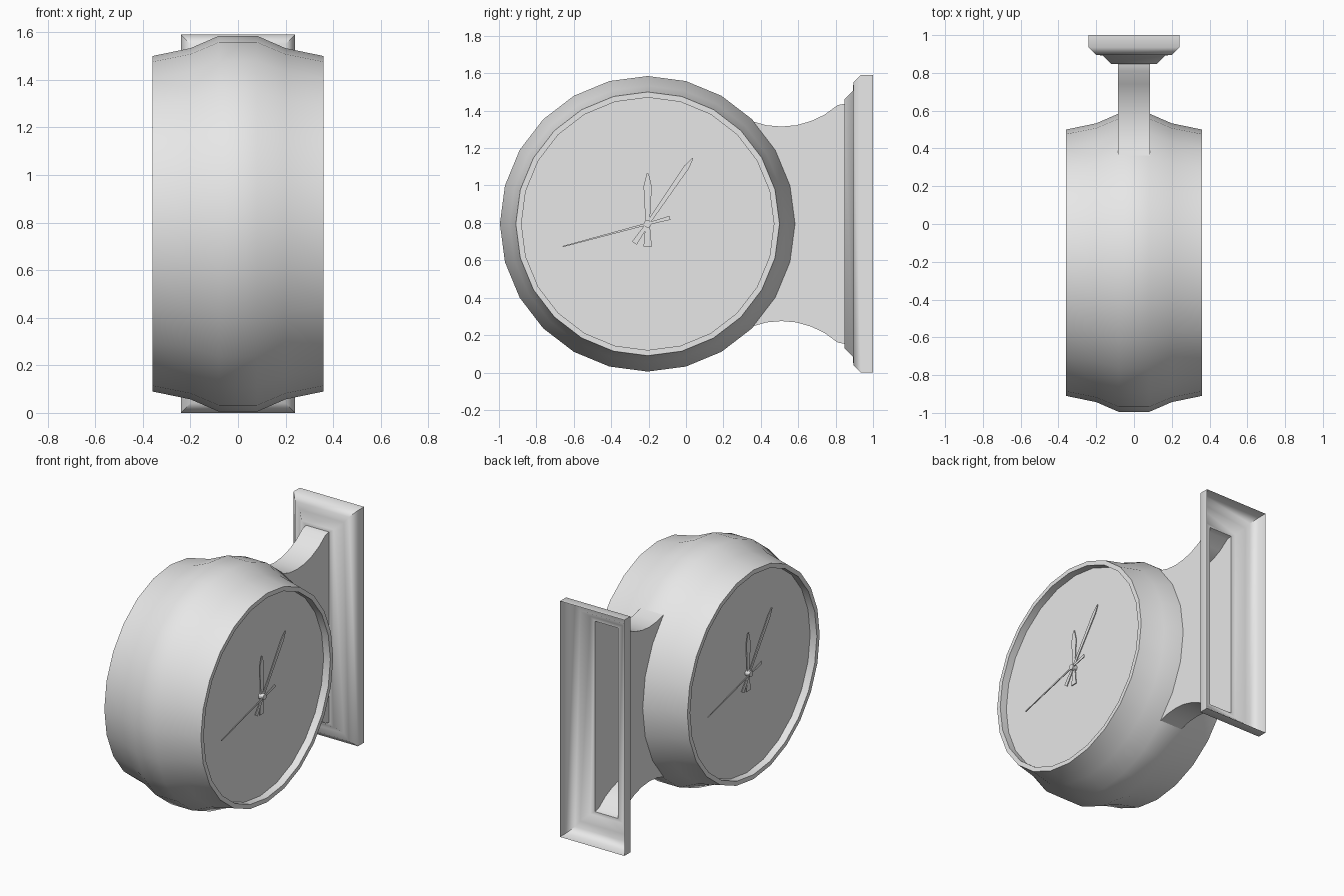
import bpy, bmesh, math
from mathutils import Matrix, Vector

if "Cube" in bpy.data.objects:
    bpy.data.objects.remove(bpy.data.objects["Cube"], do_unlink=True)

CY, CZ = -0.205, 0.795          # centre of the dials
FACE_X = 0.31                   # dial plane

grey = bpy.data.materials.new("plain_grey")
grey.use_nodes = True
grey.diffuse_color = (0.8, 0.8, 0.8, 1)
grey.node_tree.nodes["Principled BSDF"].inputs["Base Color"].default_value = (0.8, 0.8, 0.8, 1)


def finish(name, bm, angle=30, recalc=True):
    if recalc:
        bmesh.ops.recalc_face_normals(bm, faces=bm.faces)
    mesh = bpy.data.meshes.new(name)
    bm.to_mesh(mesh)
    bm.free()
    mesh.materials.append(grey)
    obj = bpy.data.objects.new(name, mesh)
    bpy.context.collection.objects.link(obj)
    bpy.ops.object.select_all(action='DESELECT')
    obj.select_set(True)
    bpy.context.view_layer.objects.active = obj
    bpy.ops.object.shade_smooth_by_angle(angle=math.radians(angle))
    return obj


def loft(bm, rings):
    """Join equal closed rings of points with quads."""
    loops = [[bm.verts.new(p) for p in ring] for ring in rings]
    for a, b in zip(loops, loops[1:]):
        for i in range(len(a)):
            j = (i + 1) % len(a)
            bm.faces.new((a[i], a[j], b[j], b[i]))
    return loops


def circle(x, r, sides=24):
    return [(x, CY + r * math.cos(math.tau * i / sides),
             CZ + r * math.sin(math.tau * i / sides)) for i in range(sides)]


# Drum housing with a recessed dial on each side
half = [(0.08, 0.79), (0.2, 0.738), (0.36, 0.705), (0.36, 0.675), (FACE_X, 0.675)]
profile = [(-x, r) for x, r in reversed(half)] + half
bm = bmesh.new()
loops = loft(bm, [circle(x, r) for x, r in profile])
bm.faces.new(loops[0])
bm.faces.new(loops[-1])
finish("clock_housing", bm, 40)

# Hollow neck: curved top and bottom, inner end following the drum
curve = [(0.36, 0.547), (0.43, 0.527), (0.51, 0.52), (0.59, 0.527),
         (0.67, 0.55), (0.74, 0.583), (0.81, 0.634), (0.847, 0.642)]
lower = [(y, CZ - h) for y, h in curve]
upper = [(y, CZ + h) for y, h in reversed(curve)]
arc = [(CY + 0.77 * math.cos(a), CZ + 0.77 * math.sin(a))
       for a in (math.radians(d) for d in range(40, -41, -10))]
outline = lower + upper + arc
bm = bmesh.new()
left, right = loft(bm, [[(x, y, z) for y, z in outline] for x in (0.085, -0.085)])
bm.faces.new(left)
bm.faces.new(right)
bmesh.ops.recalc_face_normals(bm, faces=bm.faces)
bm.faces.ensure_lookup_table()
wall_end = [f for f in bm.faces if all(v.co.y > 0.84 for v in f.verts)]
bmesh.ops.delete(bm, geom=wall_end, context='FACES')
finish("wall_neck", bm, 30, recalc=False)

# Moulded wall plate, open at the back
steps = [(1.0, 0.24, 0.795), (0.935, 0.24, 0.795), (0.895, 0.2, 0.755),
         (0.892, 0.165, 0.71), (0.847, 0.12, 0.665), (0.847, 0.085, 0.642)]
bm = bmesh.new()
loft(bm, [[(sx * w, y, CZ + sz * h) for sx, sz in ((-1, -1), (1, -1), (1, 1), (-1, 1))]
          for y, w, h in steps])
finish("wall_plate", bm, 50)


def hand(name, shape, degrees, x, side):
    """Flat hand: half outline of (width, length), mirrored, turned clockwise."""
    pts = shape + [(-w, l) for w, l in reversed(shape) if w > 0]
    a = math.radians(degrees)
    bm = bmesh.new()
    ring = [(l * math.sin(a) + w * math.cos(a), l * math.cos(a) - w * math.sin(a))
            for w, l in pts]
    back, front = loft(bm, [[(d, CY + u, CZ + v) for u, v in ring] for d in (x, x + 0.005)])
    bm.faces.new(back)
    bm.faces.new(front)
    place(bm, side)
    finish(name, bm)


def place(bm, side):
    if side == "right":
        pivot = Vector((0, CY, 0))
        bmesh.ops.rotate(bm, verts=bm.verts, cent=pivot, matrix=Matrix.Rotation(math.pi, 3, 'Z'))


# Hands and hub, repeated on both dials
hour = [(0.022, -0.12), (0.011, 0), (0.022, 0.2), (0.005, 0.27)]
minute = [(0.015, -0.125), (0.009, 0), (0.014, 0.37), (0.003, 0.426)]
second = [(0.011, -0.123), (0.006, 0), (0.003, 0.47)]
for side in ("left", "right"):
    hand(side + "_hour_hand", hour, 0, FACE_X + 0.008, side)
    hand(side + "_minute_hand", minute, 34.5, FACE_X + 0.016, side)
    hand(side + "_second_hand", second, 255, FACE_X + 0.024, side)
    bm = bmesh.new()
    back, front = loft(bm, [circle(FACE_X - 0.005, 0.02, 12), circle(FACE_X + 0.034, 0.02, 12)])
    bm.faces.new(front)
    place(bm, side)
    finish(side + "_hub", bm)
